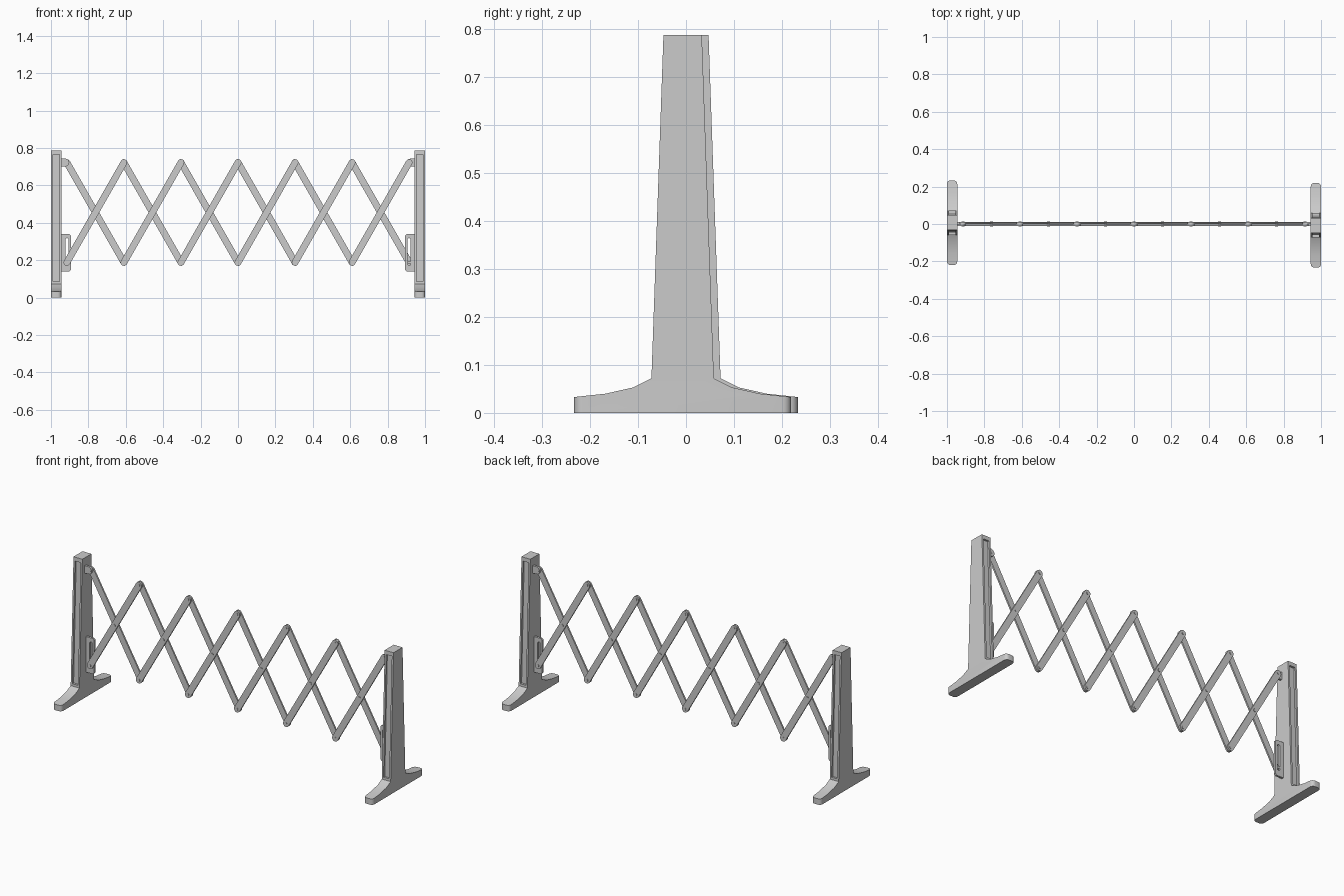
import bpy, bmesh, math
from mathutils import Matrix, Vector

old = bpy.data.objects.get("Cube")
if old:
    bpy.data.objects.remove(old)

GREY = (0.6, 0.6, 0.6, 1)
mat = bpy.data.materials.new("plain grey")
mat.use_nodes = True
mat.diffuse_color = GREY
mat.node_tree.nodes["Principled BSDF"].inputs["Base Color"].default_value = GREY


def prism(name, outline, axis, lo, hi, round_ends=0):
    """Extrude an outline: axis 'x' takes (y, z) points, axis 'y' takes (x, z)."""
    bm = bmesh.new()
    put = (lambda p, d: (d, p[0], p[1])) if axis == "x" else (lambda p, d: (p[0], d, p[1]))
    face = bm.faces.new([bm.verts.new(put(p, lo)) for p in outline])
    ext = bmesh.ops.extrude_face_region(bm, geom=[face])
    move = Vector(put((0, 0), hi - lo))
    bmesh.ops.translate(bm, vec=move, verts=[v for v in ext["geom"] if isinstance(v, bmesh.types.BMVert)])
    bmesh.ops.recalc_face_normals(bm, faces=bm.faces)
    if round_ends:
        far = max(abs(v.co.y) for v in bm.verts)
        tips = [e for e in bm.edges if all(abs(v.co.y) > far - 0.001 for v in e.verts)
                and abs(e.verts[0].co.z - e.verts[1].co.z) > 0.01]
        bmesh.ops.bevel(bm, geom=tips, offset=round_ends, segments=5, profile=0.5, affect="EDGES")
    mesh = bpy.data.meshes.new(name)
    bm.to_mesh(mesh)
    bm.free()
    mesh.materials.append(mat)
    ob = bpy.data.objects.new(name, mesh)
    bpy.context.collection.objects.link(ob)
    return ob


def capsule(a, b, r, steps=8):
    """Outline of a round-ended strip from a to b."""
    ang = math.atan2(b[1] - a[1], b[0] - a[0])
    pts = []
    for c, start in ((b, ang - math.pi / 2), (a, ang + math.pi / 2)):
        for i in range(steps + 1):
            t = start + math.pi * i / steps
            pts.append((c[0] + r * math.cos(t), c[1] + r * math.sin(t)))
    return pts


def cut(ob, cutter):
    mod = ob.modifiers.new("cut", "BOOLEAN")
    mod.object, mod.operation, mod.solver = cutter, "DIFFERENCE", "EXACT"
    bpy.context.view_layer.objects.active = ob
    bpy.ops.object.modifier_apply(modifier=mod.name)
    bpy.data.objects.remove(cutter)


def smooth(ob):
    bpy.ops.object.select_all(action="DESELECT")
    ob.select_set(True)
    bpy.context.view_layer.objects.active = ob
    bpy.ops.object.shade_smooth_by_angle(angle=math.radians(30))


def turn(ob, side):
    """Place a +x part at either end by a half turn about the vertical."""
    if side < 0:
        ob.data.transform(Matrix.Rotation(math.pi, 4, "Z"))
    smooth(ob)


# Half outline of the stand: foot, flare, tapered post
half = [(0.226, 0), (0.226, 0.033), (0.161, 0.04), (0.103, 0.053), (0.065, 0.072), (0.04, 0.787)]
stand = half + [(-y, z) for y, z in reversed(half)]
LOW, HIGH, STEP = 0.188, 0.722, 0.305

for side, label in ((1, "left"), (-1, "right")):
    # Stand with a shallow channel down its front and back edges
    post = prism(label + "_stand", stand, "x", 0.945, 1.0, 0.018)
    for s in (1, -1):
        groove = [(s * 0.053, 0.085), (s * 0.1, 0.085), (s * 0.1, 0.765), (s * 0.03, 0.765)]
        cut(post, prism("groove", groove, "x", 0.955, 0.99))
    post.data.transform(Matrix.Translation((0, -0.007, 0)))
    turn(post, side)

    # Slotted guide at the bottom
    plate = [(0.95, 0.14), (0.901, 0.14), (0.894, 0.148), (0.894, 0.332),
             (0.901, 0.34), (0.95, 0.34)]
    guide = prism(label + "_slotted_guide", plate, "y", -0.012, 0.0)
    cut(guide, prism("slot", capsule((0.915, 0.18), (0.915, 0.31), 0.008), "y", -0.1, 0.1))
    turn(guide, side)

    # Fixed hinge tab at the top
    tab = prism(label + "_hinge_tab", capsule((0.96, HIGH), (0.923, HIGH), 0.021), "y", 0.0, 0.012)
    turn(tab, side)

# Scissor lattice: rising bars in front, falling bars behind
for i in range(6):
    x0 = (i - 3) * STEP
    x1 = x0 + STEP
    smooth(prism("rising_bar", capsule((x0, LOW), (x1, HIGH), 0.018), "y", -0.01, -0.001))
    smooth(prism("falling_bar", capsule((x0, HIGH), (x1, LOW), 0.018), "y", 0.001, 0.01))

# Rivets at every joint
joints = [((i - 2.5) * STEP, (LOW + HIGH) / 2) for i in range(6)]
joints += [((i - 3) * STEP, z) for i in range(7) for z in (LOW, HIGH)]
for x, z in joints:
    smooth(prism("rivet", capsule((x, z), (x, z), 0.008, 6)[:-1], "y", -0.013, 0.013))
